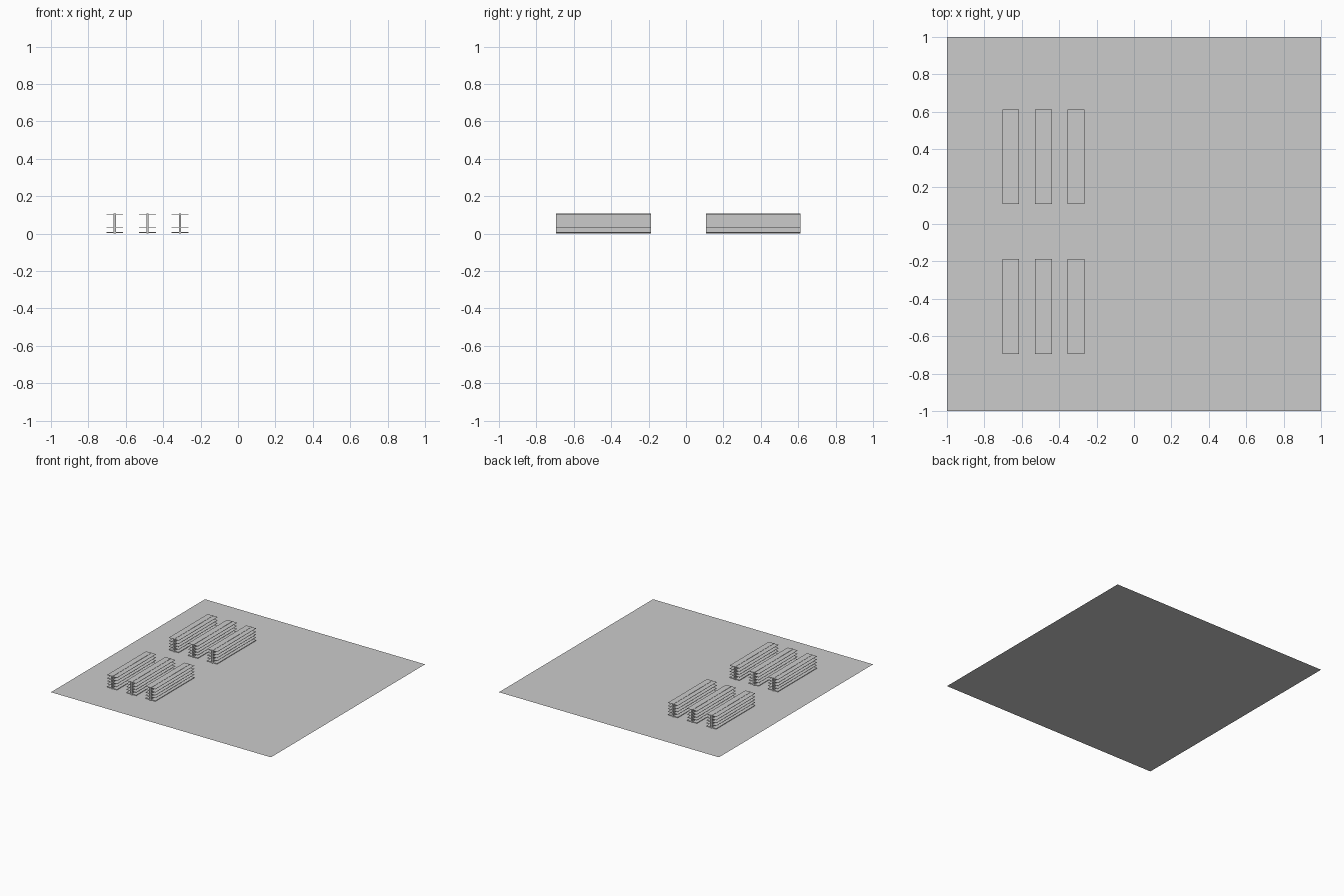
import bpy

if "Cube" in bpy.data.objects:
    bpy.data.objects.remove(bpy.data.objects["Cube"])


def box(name, x, y, z0, z1, w, d):
    bpy.ops.mesh.primitive_cube_add(size=1, location=(x, y, (z0 + z1) / 2))
    o = bpy.context.object
    o.name = name
    o.scale = (w, d, z1 - z0)
    bpy.ops.object.transform_apply(location=False, rotation=False, scale=True)
    return o


# Square floor
bpy.ops.mesh.primitive_plane_add(size=2, location=(0, 0, 0))
bpy.context.object.name = "floor"

WIDTH, LENGTH = 0.09, 0.507
SHELF_TOPS = (0.032, 0.055, 0.079, 0.105)

# Two rows of three double-sided shelving units
for y in (-0.441, 0.36):
    for x in (-0.659, -0.484, -0.31):
        # Base plinth
        box("shelf_base", x, y, 0.004, 0.009, WIDTH, LENGTH)
        # Central back panel
        box("shelf_spine", x, y, 0.0, 0.107, 0.012, LENGTH)
        # Thin shelf boards
        for z in SHELF_TOPS:
            box("shelf_board", x, y, z - 0.002, z, WIDTH, LENGTH)
